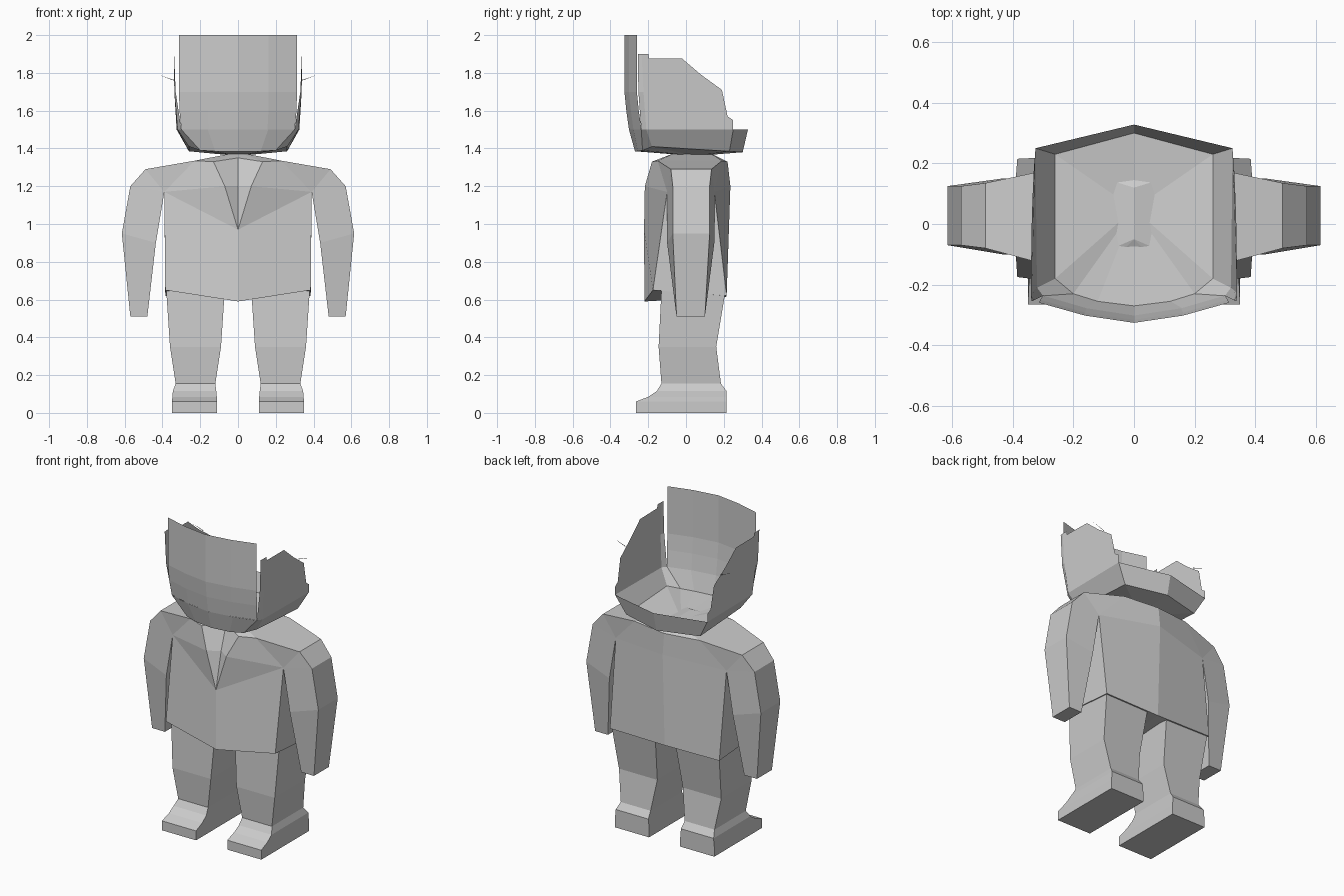
import bpy, bmesh

if "Cube" in bpy.data.objects:
    bpy.data.objects.remove(bpy.data.objects["Cube"])

grey = bpy.data.materials.new("plain grey")
grey.diffuse_color = (0.6, 0.6, 0.6, 1)
grey.use_nodes = True
grey.node_tree.nodes["Principled BSDF"].inputs["Base Color"].default_value = grey.diffuse_color


def make(name, verts, faces, close=True):
    """Flat-shaded half part, mirrored across x = 0."""
    keys = list(verts)
    me = bpy.data.meshes.new(name)
    me.from_pydata([verts[k] for k in keys], [],
                   [[keys.index(k) for k in f] for f in faces])
    me.materials.append(grey)
    bm = bmesh.new()
    bm.from_mesh(me)
    bmesh.ops.recalc_face_normals(bm, faces=bm.faces)
    bm.to_mesh(me)
    bm.free()
    ob = bpy.data.objects.new(name, me)
    bpy.context.collection.objects.link(ob)
    mod = ob.modifiers.new("mirror", 'MIRROR')
    mod.use_clip = True
    mod.merge_threshold = 0.001
    return ob


# Torso and arms: each station is (x, front y, back y, front z, back z)
stations = {
    'neck': (0, -.05, .12, 1.38, 1.38),
    'collar': (.23, -.15, .19, 1.335, 1.335),
    'pit': (.39, -.10, .15, 1.17, 1.17),
    'hip': (.385, -.175, .215, .65, .62),
    'hem': (0, -.22, .215, .59, .615),
    'shoulder': (.49, -.08, .135, 1.29, 1.29),
    'upper': (.57, -.07, .125, 1.20, 1.20),
    'elbow': (.615, -.07, .125, .95, .95),
    'hand_out': (.57, -.05, .10, .51, .51),
    'inner': (.435, -.10, .15, .90, .90),
    'hand_in': (.48, -.05, .10, .51, .51),
}
v = {}
for k, (x, yf, yb, zf, zb) in stations.items():
    v[k + '_f'] = (x, yf, zf)
    v[k + '_b'] = (x, yb, zb)
# Neckline points and back ridge
v.update(v_tip=(0, -.222, .97), v_side=(.07, -.218, 1.2), v_top=(.13, -.18, 1.33),
         v_deep=(0, -.17, 1.2), throat=(0, -.12, 1.35),
         nape=(0, .22, 1.33), spine=(0, .235, 1.2))
faces = [
    ('v_tip', 'v_side', 'v_deep'), ('v_deep', 'v_side', 'v_top', 'throat'),
    ('v_top', 'v_side', 'pit_f', 'collar_f'), ('v_side', 'v_tip', 'pit_f'),
    ('v_tip', 'hem_f', 'hip_f', 'pit_f'), ('throat', 'v_top', 'neck_f'),
    ('v_top', 'collar_f', 'neck_f'), ('neck_b', 'collar_b', 'nape'),
    ('nape', 'collar_b', 'pit_b', 'spine'), ('spine', 'pit_b', 'hip_b', 'hem_b'),
]
for s in ('_f', '_b'):  # arm front and back
    faces += [[n + s for n in f] for f in (
        ('collar', 'shoulder', 'pit'), ('shoulder', 'upper', 'pit'),
        ('pit', 'upper', 'elbow', 'inner'), ('inner', 'elbow', 'hand_out', 'hand_in'))]
around = ['neck', 'collar', 'shoulder', 'upper', 'elbow', 'hand_out',
          'hand_in', 'inner', 'pit', 'hip', 'hem']
for a, b in zip(around, around[1:]):  # strip joining front to back
    faces.append((a + '_f', b + '_f', b + '_b', a + '_b'))
make("torso_and_arms", v, faces)

# Legs with feet: rings of (z, inner x, outer x, front y, back y)
rings = [(.65, .07, .38, -.13, .21), (.35, .09, .36, -.145, .16),
         (.155, .12, .33, -.13, .185), (.115, .115, .345, -.155, .215),
         (.085, .112, .347, -.20, .215), (.06, .11, .35, -.265, .215),
         (0, .11, .35, -.265, .215)]
v, faces = {}, [[(0, i) for i in range(4)], [(len(rings) - 1, i) for i in range(4)]]
for r, (z, x0, x1, y0, y1) in enumerate(rings):
    for i, (x, y) in enumerate(((x0, y0), (x1, y0), (x1, y1), (x0, y1))):
        v[r, i] = (x, y, z)
    if r:
        faces += [((r - 1, i), (r - 1, (i + 1) % 4), (r, (i + 1) % 4), (r, i))
                  for i in range(4)]
make("leg", v, faces)

# Open head shell: lower bowl, from front centre round to back centre
rim = [(0, -.302, 1.5), (.16, -.278, 1.5), (.30, -.237, 1.5), (.32, -.21, 1.5),
       (.325, .25, 1.5), (0, .328, 1.5)]
base = [(0, -.27, 1.385), (.12, -.255, 1.385), (.2, -.23, 1.39), (.26, -.18, 1.41),
        (.26, .23, 1.385), (0, .30, 1.38)]
v = {('rim', i): p for i, p in enumerate(rim)}
v.update({('base', i): p for i, p in enumerate(base)})
v['floor'] = (0, .05, 1.36)
faces = []
for i in range(5):
    faces.append((('rim', i), ('rim', i + 1), ('base', i + 1), ('base', i)))
    faces.append((('base', i), ('base', i + 1), 'floor'))
make("head_bowl", v, faces)

# Face plate
v, faces = {}, []
rows = [(1.5, .30, 0.024), (1.6, .31, .01), (1.7, .312, 0), (2.0, .312, 0)]
for r, (z, w, back) in enumerate(rows):
    for c, (x, y) in enumerate(((0, -.326), (.52 * w, -.302), (w, -.26))):
        v[r, c] = (x, y + back, z)
    if r:
        faces += [((r - 1, c), (r - 1, c + 1), (r, c + 1), (r, c)) for c in (0, 1)]
make("face_plate", v, faces)

# Side walls with the broken upper edge, and the narrow strip by the face
wall = [(.32, -.21, 1.5), (.337, -.225, 1.7), (.34, -.235, 1.9), (.34, -.2, 1.9),
        (.34, -.195, 1.877), (.338, -.02, 1.875), (.335, .08, 1.79), (.33, .19, 1.71),
        (.327, .22, 1.57), (.325, .25, 1.55), (.325, .25, 1.5)]
v = dict(enumerate(wall))
v.update(s0=(.30, -.237, 1.5), s1=(.33, -.252, 1.7), s2=(.338, -.255, 1.9))
make("head_side", v, [list(range(len(wall))), ('s0', 0, 1, 's1'), ('s1', 1, 2, 's2')])

# Thin slivers at the sides of the head
make("sliver", {0: (.335, .13, 1.757), 1: (.335, .13, 1.762), 2: (.42, .13, 1.79)},
     [(0, 1, 2)])
